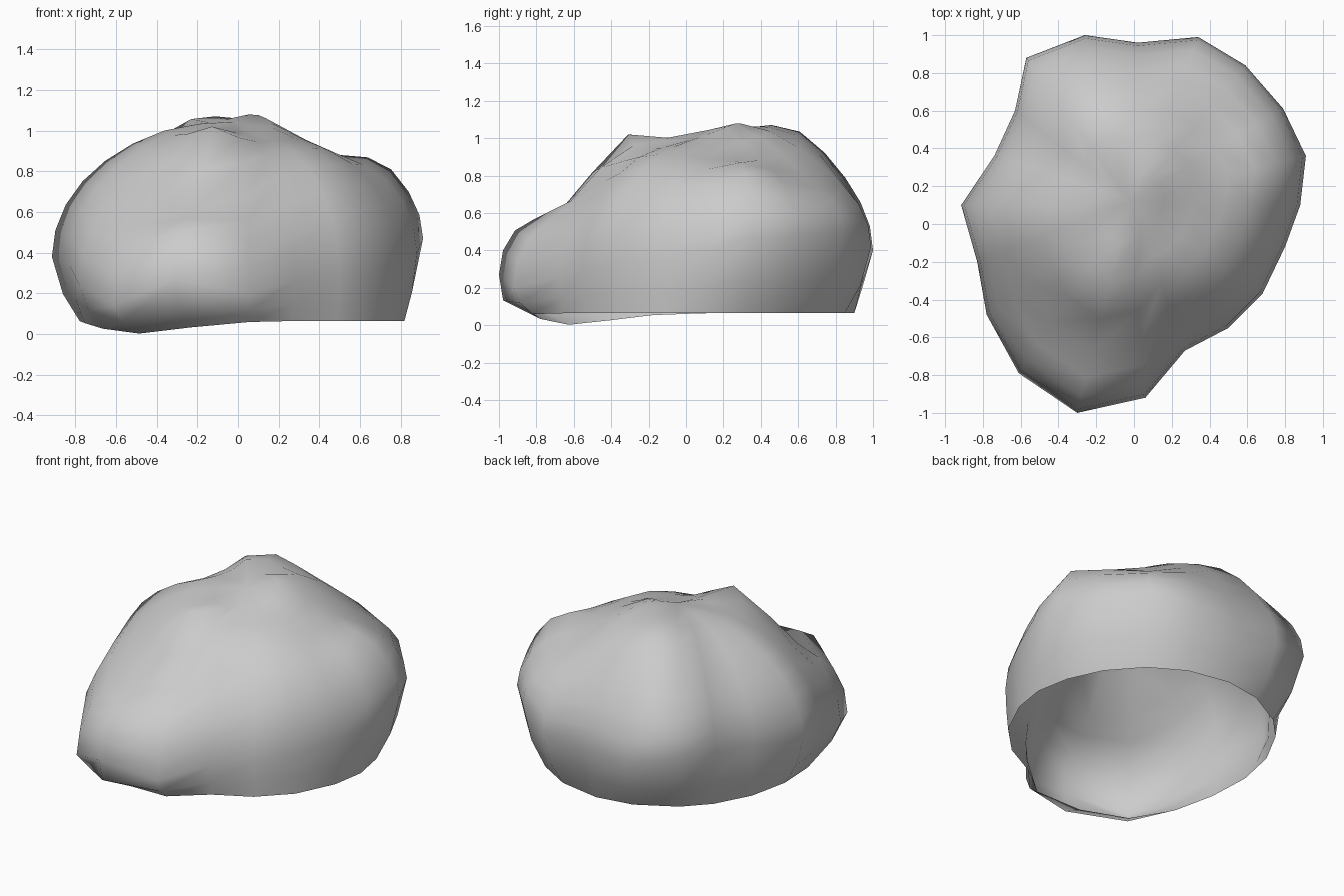
import bpy, bmesh
from math import sin, cos, pi, exp, atan2, hypot

if "Cube" in bpy.data.objects:
    bpy.data.objects.remove(bpy.data.objects["Cube"])

# Widest contour of the boulder, counter-clockwise from the right: x, y, z
CONTOUR = [
    (.88, .10, .40), (.91, .36, .47), (.79, .61, .48), (.59, .84, .50), (.34, .99, .42),
    (.02, .96, .40), (-.26, 1.0, .40), (-.57, .88, .47), (-.63, .60, .42), (-.74, .36, .40),
    (-.915, .10, .38), (-.83, -.20, .34), (-.78, -.48, .24), (-.61, -.79, .14), (-.30, -1.0, .27),
    (.06, -.92, .20), (.27, -.67, .26), (.50, -.55, .30), (.68, -.37, .34), (.80, -.12, .36)]

# Lumps and dents on the dome: x, y, width, height
LUMPS = [
    (-.20, -.78, .20, -.12),   # sloping nose
    (-.15, -.60, .12, -.09),
    (.15, -.66, .20, -.08),
    (-.52, -.52, .20, -.12),   # lowered front left
    (-.18, -.38, .11, .09),    # front brow
    (-.12, .56, .20, .10),     # rear crest
    (.48, .66, .20, -.09),     # straight slope at rear right
    (.48, .25, .15, -.07),     # saddle before right shoulder
    (.68, .36, .12, .05),      # right shoulder
    (.08, .22, .12, .05),      # crown
    (.10, -.02, .18, -.06),    # dent before crown
    (-.10, .33, .10, -.04),
    (-.62, .50, .15, -.05),    # hollow at rear left
]
TOP = (-.02, .12, 1.05)
STEPS = 8


def lump(x, y):
    return sum(h * exp(-((x - a) ** 2 + (y - b) ** 2) / (2 * w * w)) for a, b, w, h in LUMPS)


def base_point(x, y):
    # Oval opening that dips to the ground at front left
    cx, cy = .02, .04
    a, r = atan2(y - cy, x - cx), hypot(x - cx, y - cy)
    oval = 1 / hypot(cos(a) / .80, sin(a) / .86)
    r = min(oval, r * .98)
    bx, by = cx + r * cos(a), cy + r * sin(a)
    z = .065 - .065 * exp(-((bx + .55) ** 2 + (by + .67) ** 2) / .16)
    return bx, by, z


def under_point(b, c):
    # Halfway up the undercut; the nose overhangs more bluntly
    w = .6 + .3 * exp(-((c[0] + .3) ** 2 + (c[1] + 1) ** 2) / .1)
    return b[0] + (c[0] - b[0]) * w, b[1] + (c[1] - b[1]) * w, b[2] + (c[2] - b[2]) * .42


# Rings from the open base, over the widest contour, up the dome
base = [base_point(x, y) for x, y, z in CONTOUR]
rings = [base, [under_point(b, c) for b, c in zip(base, CONTOUR)], CONTOUR]
for k in range(1, STEPS):
    s, h = cos(k / STEPS * pi / 2), sin(k / STEPS * pi / 2)
    ring = []
    for x0, y0, z0 in CONTOUR:
        x, y = TOP[0] + (x0 - TOP[0]) * s, TOP[1] + (y0 - TOP[1]) * s
        ring.append((x, y, z0 + (TOP[2] - z0) * h + lump(x, y) * min(1, h * 1.6)))
    rings.append(ring)

bm = bmesh.new()
loops = [[bm.verts.new(p) for p in ring] for ring in rings]
n = len(CONTOUR)
for lo, hi in zip(loops, loops[1:]):
    for i in range(n):
        j = (i + 1) % n
        bm.faces.new((lo[i], lo[j], hi[j], hi[i]))
apex = bm.verts.new((TOP[0], TOP[1], TOP[2] + lump(TOP[0], TOP[1])))
for i in range(n):
    bm.faces.new((loops[-1][i], loops[-1][(i + 1) % n], apex))
for f in bm.faces:
    f.smooth = True

# Boulder shell, open underneath
mesh = bpy.data.meshes.new("boulder")
bm.to_mesh(mesh)
bm.free()
boulder = bpy.data.objects.new("boulder", mesh)
bpy.context.collection.objects.link(boulder)
